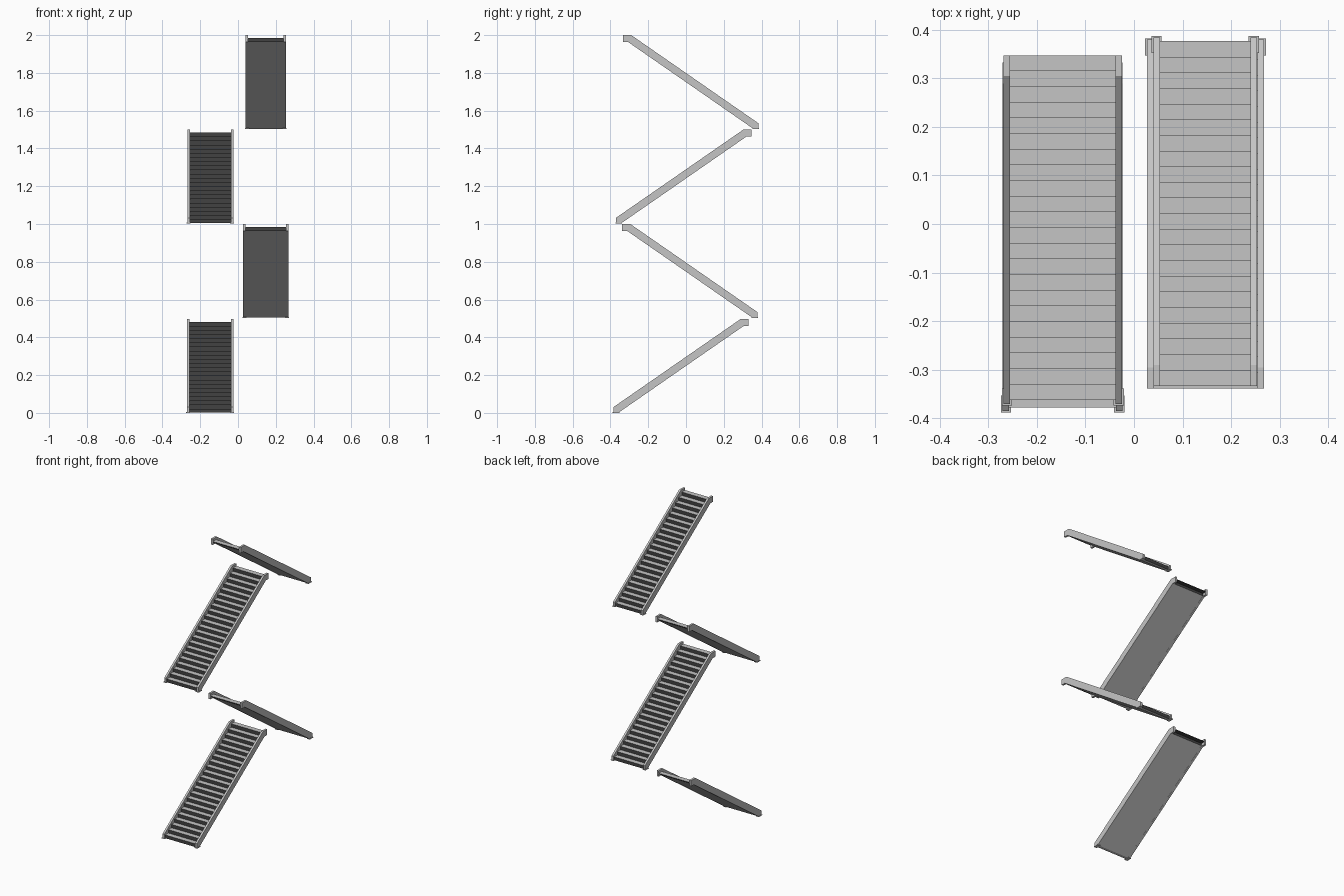
import bpy
import bmesh

cube = bpy.data.objects.get("Cube")
if cube:
    bpy.data.objects.remove(cube, do_unlink=True)


def make_material(name, value):
    mat = bpy.data.materials.new(name)
    mat.use_nodes = True
    colour = (value, value, value, 1)
    mat.diffuse_color = colour
    mat.node_tree.nodes["Principled BSDF"].inputs["Base Color"].default_value = colour
    return mat


light = make_material("light grey steel", 0.56)
dark = make_material("dark riser grey", 0.055)

STEPS = 22
RUN = 0.0322
RISE = 0.0219
FIRST = 0.008      # distance from the foot to the first riser
LENGTH = 0.717
BAR = 0.013        # stringer thickness
SLOPE = 0.693


def extrude_profile(name, profile, x0, x1, place, is_dark=None):
    """Extrude (distance, height) points from x0 to x1, then place the flight."""
    start, direction, base = place
    bm = bmesh.new()
    ends = [[bm.verts.new((x, start + direction * u, base + h)) for u, h in profile]
            for x in (x0, x1)]
    bm.faces.new(ends[0])
    bm.faces.new(ends[1])
    count = len(profile)
    for i in range(count):
        j = (i + 1) % count
        bm.faces.new((ends[0][i], ends[0][j], ends[1][j], ends[1][i]))
    bmesh.ops.recalc_face_normals(bm, faces=bm.faces)
    bm.normal_update()
    for face in bm.faces:
        if is_dark and is_dark(face.normal):
            face.material_index = 1
    mesh = bpy.data.meshes.new(name)
    bm.to_mesh(mesh)
    bm.free()
    mesh.materials.append(light)
    mesh.materials.append(dark)
    obj = bpy.data.objects.new(name, mesh)
    bpy.context.collection.objects.link(obj)
    return obj


def rectangle(u0, u1, h0, h1):
    return [(u0, h0), (u1, h0), (u1, h1), (u0, h1)]


# Side beam: sloping band with a plumb foot and a level head
stringer = [(0, 0), (0, 0.03), (0.674, 0.497), (LENGTH, 0.497),
            (LENGTH, 0.46), (0.69, 0.46), (0.026, 0)]

# Sawtooth flight with a flat sloping soffit
stairs = [(FIRST, 0.001)]
for i in range(STEPS):
    u = FIRST + i * RUN
    if i:
        stairs.append((u, i * RISE))
    stairs.append((u, (i + 1) * RISE))
back = 0.692
stairs += [(back, STEPS * RISE), (back, SLOPE * back - 0.017), (0.027, 0.001)]


def build_flight(name, x0, x1, start, direction, base):
    place = (start, direction, base)
    inner0, inner1 = x0 + BAR, x1 - BAR
    extrude_profile(name + "_steps", stairs, inner0, inner1, place,
                    lambda n: abs(n.y) > 0.9)
    # Thin head tread carried past the last riser
    top = STEPS * RISE
    extrude_profile(name + "_head_tread", rectangle(back, LENGTH, top - 0.004, top),
                    inner0, inner1, place, lambda n: n.z < -0.9 or abs(n.y) > 0.9)
    for side, a, b in (("right", x0, inner0), ("left", inner1, x1)):
        extrude_profile(f"{name}_{side}_stringer", stringer, a, b, place)
        # Base plate under each beam
        extrude_profile(f"{name}_{side}_foot", rectangle(-0.003, 0.032, 0, 0.004),
                        a - 0.004, b + 0.004, place)


build_flight("first_flight", -0.270, -0.024, -0.385, 1, 0)
build_flight("second_flight", 0.027, 0.267, 0.379, -1, 0.503)
build_flight("third_flight", -0.268, -0.025, -0.370, 1, 1.003)
build_flight("fourth_flight", 0.040, 0.253, 0.384, -1, 1.503)
